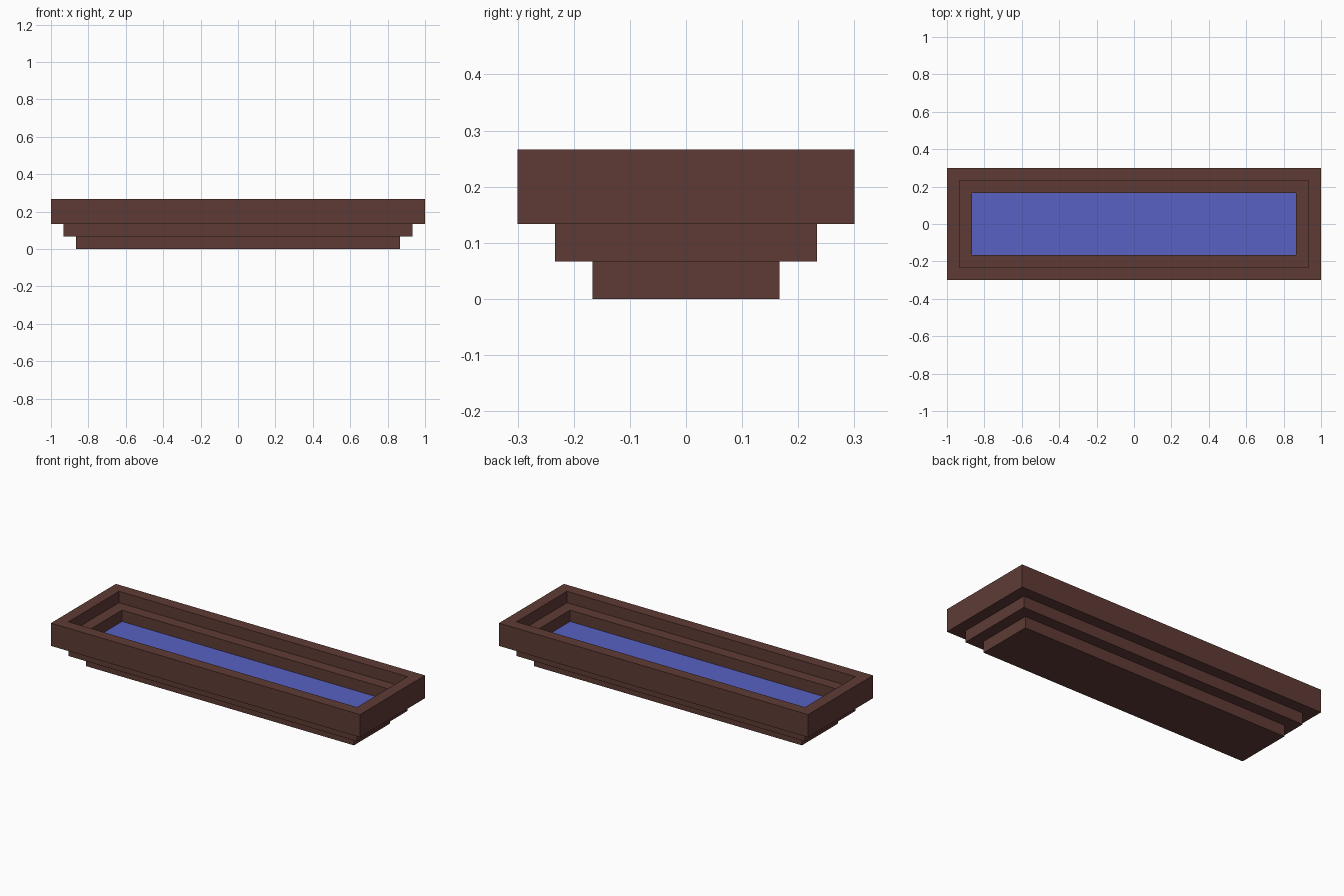
import bpy, bmesh

cube = bpy.data.objects.get("Cube")
if cube:
    bpy.data.objects.remove(cube, do_unlink=True)

U = 1 / 30             # grid module
HX, HY = 30, 9         # outer half sizes in modules


def material(name, rgb):
    m = bpy.data.materials.new(name)
    m.use_nodes = True
    m.diffuse_color = (*rgb, 1)
    bsdf = next(n for n in m.node_tree.nodes if n.type == 'BSDF_PRINCIPLED')
    bsdf.inputs["Base Color"].default_value = (*rgb, 1)
    return m


def stepped_solid(name, profile, mat):
    """Closed solid from rectangular loops given as (inset, height) in modules."""
    bm = bmesh.new()
    loops = []
    for inset, z in profile:
        x, y = (HX - inset) * U, (HY - inset) * U
        loops.append([bm.verts.new((sx * x, sy * y, z * U))
                      for sx, sy in ((-1, -1), (1, -1), (1, 1), (-1, 1))])
    for a, b in zip(loops, loops[1:]):
        for i in range(4):
            j = (i + 1) % 4
            bm.faces.new((a[i], a[j], b[j], b[i]))
    bm.faces.new(loops[0][::-1])
    bm.faces.new(loops[-1])
    bmesh.ops.recalc_face_normals(bm, faces=bm.faces)
    me = bpy.data.meshes.new(name)
    bm.to_mesh(me)
    bm.free()
    me.materials.append(mat)
    ob = bpy.data.objects.new(name, me)
    bpy.context.collection.objects.link(ob)
    return ob


brown = material("dark_brown", (0.114, 0.044, 0.036))
blue = material("water_blue", (0.095, 0.120, 0.540))

# Basin: stepped outside from base to rim, then stepped down to the floor
stepped_solid("basin", [(4, 0), (4, 2), (2, 2), (2, 4), (0, 4), (0, 8),
                        (2, 8), (2, 6), (4, 6), (4, 3.8)], brown)

# Water sheet lying on the basin floor
stepped_solid("water", [(4, 3.8), (4, 4)], blue)
